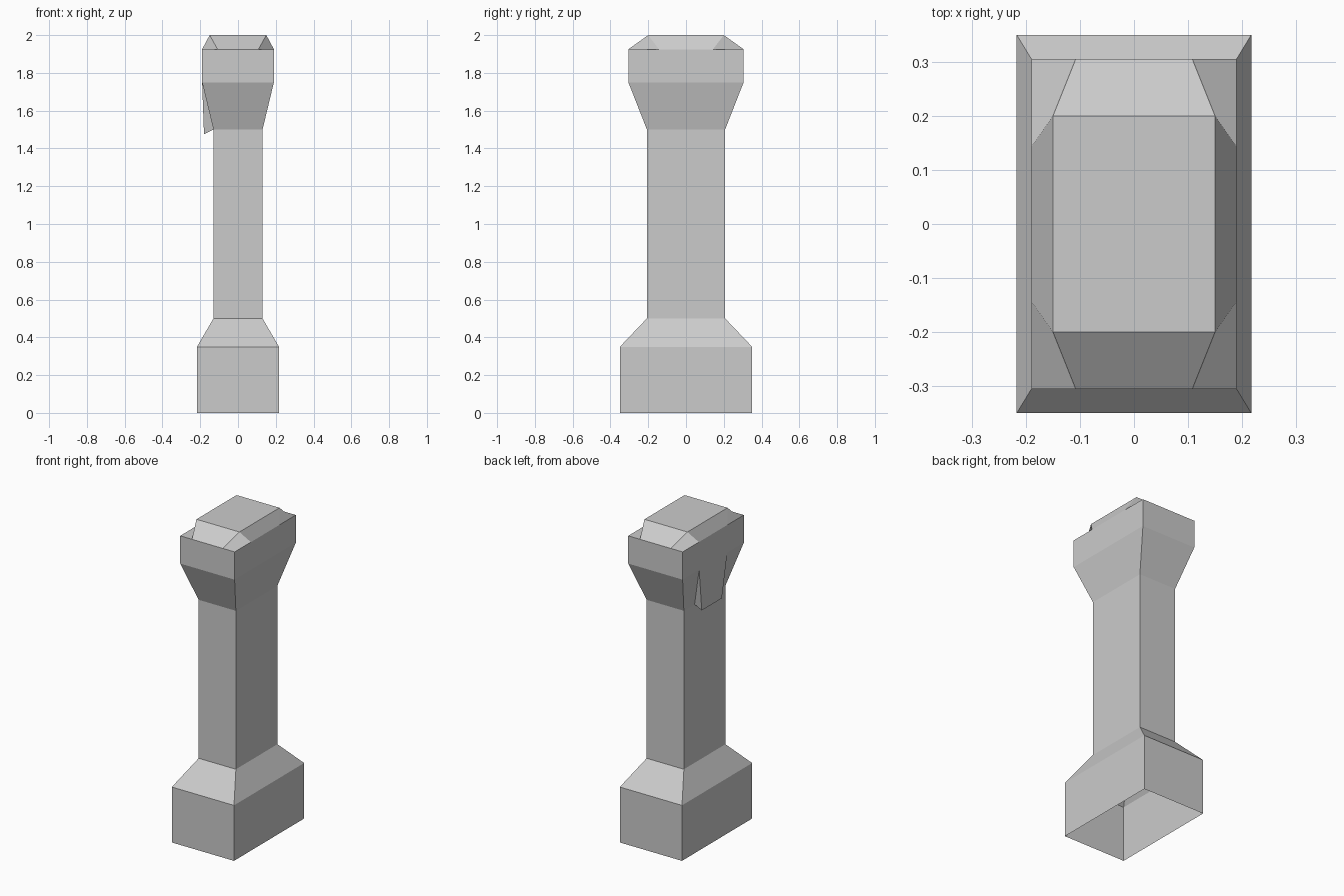
import bpy, bmesh

if "Cube" in bpy.data.objects:
    bpy.data.objects.remove(bpy.data.objects["Cube"])

SIGNS = [(-1, -1), (1, -1), (1, 1), (-1, 1)]


def make_object(name, bm):
    bmesh.ops.recalc_face_normals(bm, faces=bm.faces)
    mesh = bpy.data.meshes.new(name)
    bm.to_mesh(mesh)
    bm.free()
    obj = bpy.data.objects.new(name, mesh)
    bpy.context.collection.objects.link(obj)


def ring(bm, x, y, z):
    return [bm.verts.new((sx * x, sy * y, z)) for sx, sy in SIGNS]


# Pedestal shell, open underneath: half width, half depth, height
bm = bmesh.new()
levels = [(0.217, 0.35, 0), (0.217, 0.35, 0.35), (0.13, 0.207, 0.5),
          (0.13, 0.207, 1.5), (0.19, 0.305, 1.75)]
rings = [ring(bm, *lv) for lv in levels]
for lo, hi in zip(rings, rings[1:]):
    for i in range(4):
        j = (i + 1) % 4
        bm.faces.new((lo[i], lo[j], hi[j], hi[i]))

# Cap: upright band, sloped sides with separate corner facets, flat top
low = rings[-1]
rim = ring(bm, 0.19, 0.305, 1.925)
top = ring(bm, 0.15, 0.2, 2.0)
before, after = [], []
for i, (sx, sy) in enumerate(SIGNS):
    on_end = bm.verts.new((sx * 0.108, sy * 0.305, 1.925))
    on_side = bm.verts.new((sx * 0.19, sy * 0.143, 1.925))
    before.append(on_end if i % 2 else on_side)
    after.append(on_side if i % 2 else on_end)
for i in range(4):
    j = (i + 1) % 4
    bm.faces.new((low[i], low[j], rim[j], before[j], after[i], rim[i]))
    bm.faces.new((after[i], before[j], top[j], top[i]))
    bm.faces.new((before[i], rim[i], after[i], top[i]))
bm.faces.new(top)
make_object("pedestal_post", bm)

# Wedge-shaped flap under the cap on the left side
bm = bmesh.new()
sides = [[bm.verts.new(p) for p in ((-0.19, s * 0.14, 1.75),
                                    (-0.18, s * 0.1, 1.475),
                                    (-0.13, s * 0.1, 1.5))] for s in (-1, 1)]
for tri in sides:
    bm.faces.new(tri)
for k in range(3):
    n = (k + 1) % 3
    bm.faces.new((sides[0][k], sides[0][n], sides[1][n], sides[1][k]))
make_object("side_flap", bm)
